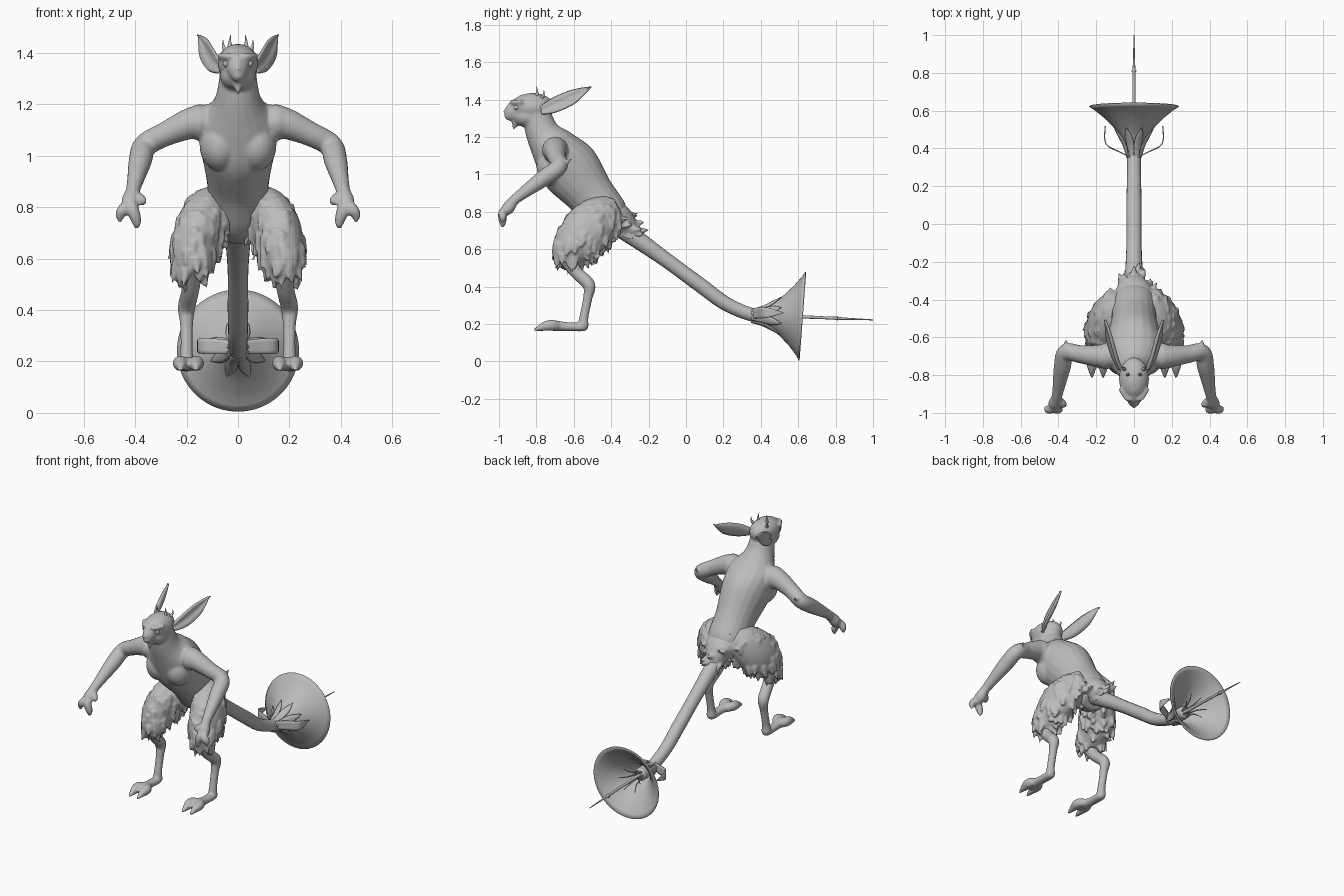
import bpy, bmesh, math, random
from mathutils import Vector, Matrix

random.seed(4)
X, Y, Z = Vector((1, 0, 0)), Vector((0, 1, 0)), Vector((0, 0, 1))
CM = 0.01  # sections are listed in hundredths of a unit

default_cube = bpy.data.objects.get("Cube")
if default_cube:
    bpy.data.objects.remove(default_cube, do_unlink=True)

grey = bpy.data.materials.new("clay_grey")
grey.use_nodes = True
grey.diffuse_color = (0.5, 0.5, 0.5, 1)
grey.node_tree.nodes["Principled BSDF"].inputs["Base Color"].default_value = grey.diffuse_color


def spline(rows, steps=6):
    """Smooth a short list of rows (x, y, z, radii...) with a Catmull-Rom curve."""
    rows = [Vector(row) * CM for row in rows]
    result = []
    for i in range(len(rows) - 1):
        a, b, c, d = rows[max(i - 1, 0)], rows[i], rows[i + 1], rows[min(i + 2, len(rows) - 1)]
        for k in range(steps):
            t = k / steps
            result.append(b + (c - a) * t / 2 + (a - b * 2.5 + c * 2 - d / 2) * t ** 2
                          + ((b - c) * 1.5 + (d - a) / 2) * t ** 3)
    return result + [rows[-1]]


def frames(rows, hint):
    """Give each row its centre, side, cross direction and radii."""
    for i, row in enumerate(rows):
        along = rows[min(i + 1, len(rows) - 1)].xyz - rows[max(i - 1, 0)].xyz
        along.normalize()
        side = (hint - along * hint.dot(along)).normalized()
        yield row.xyz, side, along.cross(side), row[3:]


def tube(bm, rows, hint=X, sides=20):
    """Loft elliptical rings (x, y, z, radius[, second radius]) along a path."""
    rings = []
    for centre, side, cross, radii in frames(spline(rows), hint):
        ring = []
        for k in range(sides):
            a = math.tau * k / sides
            ring.append(bm.verts.new(centre + side * math.cos(a) * max(radii[0], 0.001)
                                     + cross * math.sin(a) * max(radii[-1], 0.001)))
        rings.append(ring)
    for low, high in zip(rings, rings[1:]):
        for k in range(sides):
            j = (k + 1) % sides
            bm.faces.new((low[k], low[j], high[j], high[k]))
    bm.faces.new(rings[0][::-1])
    bm.faces.new(rings[-1])
    return [v for ring in rings for v in ring]


def leaf(bm, rows, normal, cup=0.0):
    """Cupped sheet of (x, y, z, half width) facing along normal."""
    strips = []
    for centre, out, cross, radii in frames(spline(rows), normal):
        strips.append([bm.verts.new(centre + (cross * u + out * cup * u * u) * radii[0])
                       for u in (-1, -0.5, 0, 0.5, 1)])
    for a, b in zip(strips, strips[1:]):
        for k in range(4):
            bm.faces.new((a[k], a[k + 1], b[k + 1], b[k]))


def ball(bm, centre, radii):
    matrix = Matrix.Translation(Vector(centre) * CM) @ Matrix.Diagonal((*(Vector(radii) * CM), 1))
    bmesh.ops.create_uvsphere(bm, u_segments=20, v_segments=12, radius=1, matrix=matrix)


def spike(bm, base, direction, length, radius):
    direction = direction.normalized()
    turn = direction.to_track_quat('Z', 'Y').to_matrix().to_4x4()
    bmesh.ops.create_cone(bm, cap_ends=True, segments=8, radius1=radius, radius2=0.001, depth=length,
                          matrix=Matrix.Translation(base + direction * length / 2) @ turn)


def fur(bm, skin, count, fall):
    """Scatter drooping tufts over the given skin vertices."""
    bmesh.ops.recalc_face_normals(bm, faces=bm.faces)
    bm.normal_update()
    roots = [(v.co.copy(), v.normal.copy()) for v in random.sample(skin, count)]
    for place, out in roots:
        spike(bm, place - out * 0.012, fall + out * 0.45, random.uniform(0.05, 0.08), 0.025)


def finish(bm, name, voxel=0, smooth=0, thickness=0, mirror=False):
    bmesh.ops.recalc_face_normals(bm, faces=bm.faces)
    mesh = bpy.data.meshes.new(name)
    bm.to_mesh(mesh)
    bm.free()
    mesh.materials.append(grey)
    mesh.shade_smooth()
    obj = bpy.data.objects.new(name, mesh)
    bpy.context.collection.objects.link(obj)
    if mirror:
        obj.modifiers.new("both_sides", 'MIRROR').use_mirror_merge = False
    if voxel:
        blend = obj.modifiers.new("blend", 'REMESH')
        blend.mode, blend.voxel_size, blend.use_smooth_shade = 'VOXEL', voxel, True
    if smooth:
        soften = obj.modifiers.new("soften", 'SMOOTH')
        soften.iterations = smooth
    if thickness:
        obj.modifiers.new("thickness", 'SOLIDIFY').thickness = thickness
    return obj


# Torso, neck, head and arms blended into one skin
bm = bmesh.new()
tube(bm, [(0, -36, 70, 8, 7), (0, -42, 77, 12, 12), (0, -51, 89, 12, 13), (0, -62, 1.03e2, 14.5, 16),
          (0, -70, 113, 15, 13), (0, -76, 121, 9.5, 9.5), (0, -79, 129, 7.5, 8), (0, -80, 137, 7, 7)])
ball(bm, (0, -82, 136), (8, 11.5, 7.5))
ball(bm, (0, -84, 131), (7, 9, 6))
tube(bm, [(0, -84, 136, 6, 6), (0, -91, 134, 4.5, 5), (0, -95, 131.5, 2.8, 3.2), (0, -97, 131, 1, 1)])
tube(bm, [(0, -87, 141, 2, 2), (0, -93, 137, 1.8, 2), (0, -97, 133, 1.2, 1)])
spike(bm, Vector((0, -0.91, 1.28)), Vector((0, -0.3, -1)), 0.05, 0.025)
for s in (-1, 1):
    tube(bm, [(s, -93, 139, 1), (s * 4, -92, 138.5, 1.4), (s * 7.5, -87, 139, 1)])
    ball(bm, (s * 7, -71, 104), (8, 9, 10))
    ball(bm, (s * 15, -70, 113), (6, 7, 7))
    tube(bm, [(s * 8, -69, 114, 6), (s * 17, -70, 113, 6.2), (s * 28, -69, 108.5, 4.8), (s * 36, -68, 104, 4.6),
              (s * 38, -76, 98, 4.5), (s * 40, -87, 90, 3.2), (s * 41, -92, 86, 2.8),
              (s * 42, -95, 82, 3.4), (s * 42.5, -97, 79, 2)], hint=Z)
    spike(bm, Vector((s * 0.36, -0.68, 1.05)), Vector((0, 1, 0.4)), 0.08, 0.03)
    for x, y, z in ((39.5, -98, 72.5), (45.8, -98, 75)):
        tube(bm, [(s * 42, -95, 82, 2), (s * (x + 42.5) / 2, y, 79.5, 2.4), (s * x, y, z + 2, 2), (s * x, y, z - 1, .6)])
    tube(bm, [(s * 41, -92, 85, 2), (s * 38, -95, 83, 2.2), (s * 36, -96, 81.5, 1.2)], hint=Z)
finish(bm, "torso_head_and_arms", voxel=0.008, smooth=4)

# Eyes, crown spikes and ears
bm = bmesh.new()
ball(bm, (4.3, -90.5, 135.8), (1.6, 1.6, 1.5))
finish(bm, "eyes", mirror=True)

bm = bmesh.new()
tube(bm, [(3, -80, 141, 1.4), (3.2, -79.5, 144, .6), (2.8, -80, 147, .1)])
tube(bm, [(5, -77, 141, 1), (5.8, -76, 143, .5), (5.8, -76, 145, .1)])
finish(bm, "crown_spikes", mirror=True)

bm = bmesh.new()
leaf(bm, [(6, -77, 134, 2.5), (8.5, -70, 136.5, 4.2), (11, -61, 140.5, 4.2), (13, -55, 144, 2.4),
          (14.8, -50.5, 146.8, .2)], Vector((1, -0.5, 0.2)), cup=0.45)
finish(bm, "ears", thickness=0.012, mirror=True)

# Shaggy thighs and rump
bm = bmesh.new()
for s in (-1, 1):
    skin = tube(bm, [(s * 6, -41, 84, 6, 6), (s * 10, -45, 79, 9, 11), (s * 15, -52, 71, 9.5, 13.5),
                     (s * 17, -59, 63, 8.5, 11.5), (s * 18, -64, 56, 6.5, 7.5), (s * 18, -65, 53, 3, 3)])
    fur(bm, skin, 110, -Z)
rump = tube(bm, [(0, -44, 80, 11, 9), (0, -36, 76, 10, 8), (0, -30, 70, 5.5, 5.5), (0, -27, 67, 3, 3)])
fur(bm, rump, 30, Y * 0.6 + Z * 0.1)
finish(bm, "furry_thighs", voxel=0.008, smooth=2)

# Lower legs and two-toed feet
bm = bmesh.new()
for s in (-1, 1):
    tube(bm, [(s * 18, -65, 57, 4.5), (s * 18.5, -59, 48, 3.5), (s * 20, -52, 41, 3.4), (s * 20, -52.5, 34, 2.5),
              (s * 20, -54.5, 24, 2.4), (s * 20, -55, 19, 3)])
    tube(bm, [(s * 20, -52.5, 18, 1, 1), (s * 20, -55, 18.3, 2.8, 2.2), (s * 20, -64, 18.6, 2.8, 2.4),
              (s * 19.5, -71, 19, 3.6, 2.8), (s * 19.5, -75, 18, 1, 1)])
    for x in (16.3, 22.3):
        tube(bm, [(s * 19.5, -66, 18.5, 2), (s * x, -71.5, 19.3, 2.9), (s * x, -76, 18.6, 2.4), (s * x, -81.5, 16.6, .5)])
finish(bm, "lower_legs_and_feet", voxel=0.007, smooth=3)

# Long tail sweeping back and down
bm = bmesh.new()
tube(bm, [(0, -38, 74, 6), (0, -30, 68, 5), (0, -11, 54.5, 4), (0, 8, 40.5, 4), (0, 21, 31, 3.8),
          (0, 34, 25.3, 3.6), (0, 42, 24.5, 4), (0, 48, 24.3, 4)])
finish(bm, "tail")

# Trumpet flower at the tail end, tipped slightly
bm = bmesh.new()
profile = [(38, 3.5), (44, 5), (48, 7.5), (52, 11), (57, 16), (61, 21), (62.5, 23.5)]
for y, r in profile:
    for k in range(48):
        a = math.tau * k / 48
        tip = math.sin(a) * r * 0.075
        bm.verts.new(Vector((math.cos(a) * r, y + tip, 24.2 + math.sin(a) * r)) * CM)
bm.verts.ensure_lookup_table()
for i in range(len(profile) - 1):
    for k in range(48):
        j = (k + 1) % 48
        bm.faces.new([bm.verts[n] for n in (i * 48 + k, i * 48 + j, i * 48 + 48 + j, i * 48 + 48 + k)])
finish(bm, "trumpet_bell", thickness=0.005)

# Sepals hugging the bell, and two curled straps
bm = bmesh.new()
for k in range(8):
    a = math.tau * (k + 0.5) / 8
    out = Vector((math.cos(a), 0, math.sin(a)))
    rows = [(3.6, 35, .8), (5.3, 41, 2), (8, 46, 2), (11, 51, .1)]
    leaf(bm, [(out.x * r, y, 24.5 + out.z * r, w) for r, y, w in rows], out, cup=-0.2)
finish(bm, "sepals", thickness=0.005)

bm = bmesh.new()
leaf(bm, [(2, 35, 25.5, 2.5), (8, 38, 25.8, 3), (14, 41, 26, 3), (15.8, 45, 26, 2.4), (15.5, 52, 26, .2)],
     Vector((1, -1, 0)))
finish(bm, "curled_straps", thickness=0.006, mirror=True)

# Stamen with a small bulb, ringed by fine filaments
bm = bmesh.new()
tube(bm, [(0, 45, 24.3, 1.2), (0, 62, 23.8, .9), (0, 79, 23.1, .8), (0, 81, 23, 1.4), (0, 83, 22.9, .7),
          (0, 100, 22.2, .25)], sides=12)
for k in range(6):
    a = math.tau * k / 6
    tube(bm, [(math.cos(a) * r, y, 24.2 + math.sin(a) * r, w) for r, y, w in ((2, 46, .5), (4, 54, .4), (8, 59, .2))],
         sides=6)
finish(bm, "stamen")
